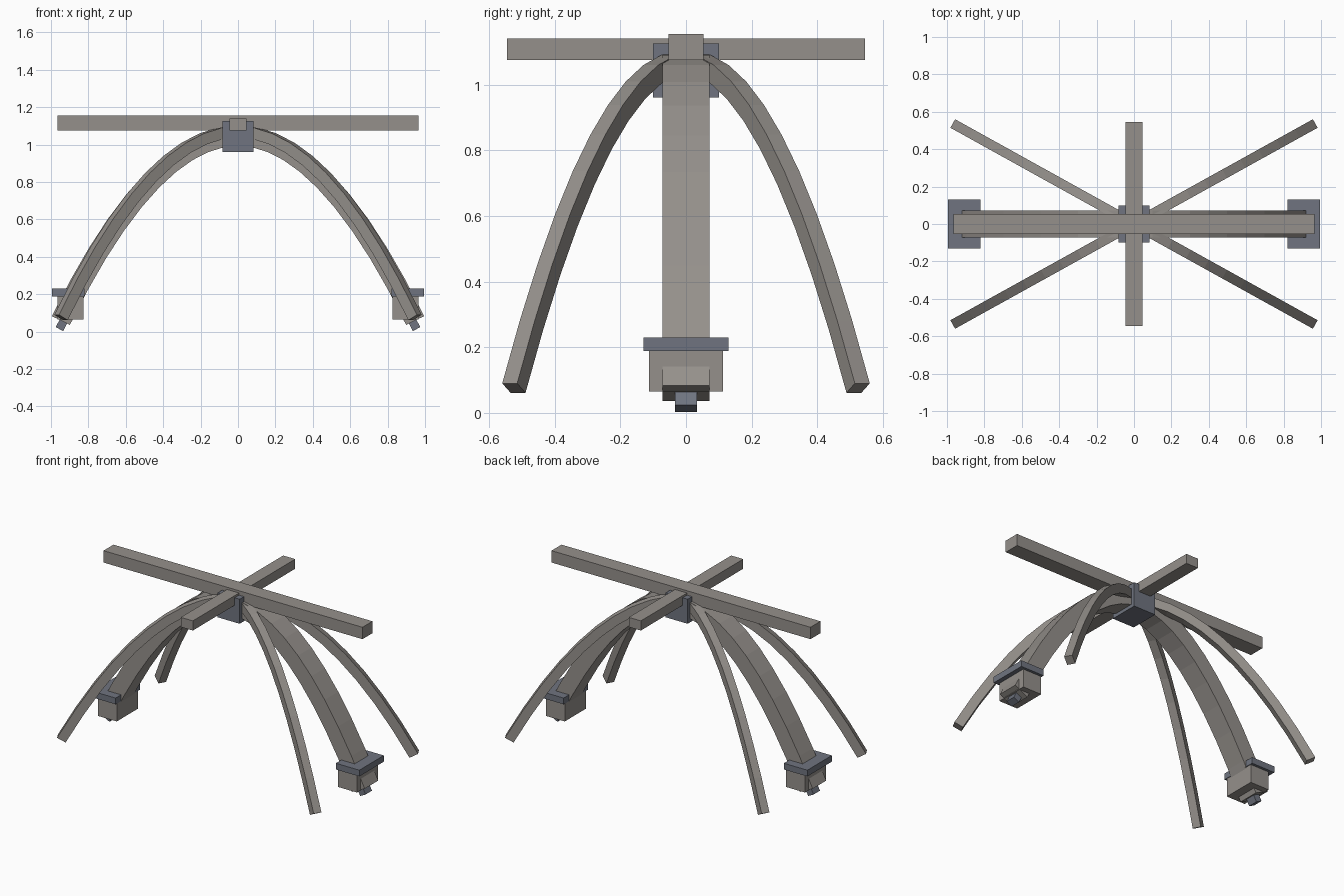
import bpy
import bmesh
from math import radians, sqrt, atan2
from mathutils import Matrix, Vector

cube = bpy.data.objects.get("Cube")
if cube:
    bpy.data.objects.remove(cube, do_unlink=True)


def material(name, rgb):
    mat = bpy.data.materials.new(name)
    mat.use_nodes = True
    mat.diffuse_color = (*rgb, 1)
    mat.node_tree.nodes["Principled BSDF"].inputs["Base Color"].default_value = (*rgb, 1)
    return mat


STONE = material("warm grey", (0.30, 0.28, 0.26))
STEEL = material("blue grey", (0.16, 0.175, 0.215))
TOP = 1.10


def finish(name, bm, mat):
    bmesh.ops.recalc_face_normals(bm, faces=bm.faces)
    mesh = bpy.data.meshes.new(name)
    bm.to_mesh(mesh)
    bm.free()
    mesh.materials.append(mat)
    obj = bpy.data.objects.new(name, mesh)
    bpy.context.scene.collection.objects.link(obj)
    return obj


def box(name, centre, size, mat, tilt=0.0):
    bm = bmesh.new()
    matrix = (Matrix.Translation(centre) @ Matrix.Rotation(tilt, 4, "Y")
              @ Matrix.Diagonal((*size, 1)))
    bmesh.ops.create_cube(bm, size=1, matrix=matrix)
    return finish(name, bm, mat)


def arch(name, reach, end_z, width, thick, angle, steps=10):
    """Parabolic beam of even thickness, turned about the vertical axis."""
    k = (TOP - end_z) / reach ** 2
    bm = bmesh.new()
    rings = []
    for i in range(-steps, steps + 1):
        r = reach * i / steps
        outer = Vector((r, 0, TOP - k * r * r))
        normal = Vector((2 * k * r, 0, 1)).normalized()
        inner = outer - normal * thick
        side = Vector((0, width / 2, 0))
        rings.append([bm.verts.new(p) for p in
                      (outer - side, outer + side, inner + side, inner - side)])
    for a, b in zip(rings, rings[1:]):
        for j in range(4):
            bm.faces.new((a[j], a[j - 1], b[j - 1], b[j]))
    bm.faces.new(rings[0])
    bm.faces.new(rings[-1])
    bm.transform(Matrix.Rotation(radians(angle), 4, "Z"))
    return finish(name, bm, STONE)


# Arches: one broad arch and two slim diagonal ones
arch("main_arch", 0.995, 0.083, 0.144, 0.107, 0)
arch("diagonal_rib_a", 1.108, 0.09, 0.052, 0.06, 29)
arch("diagonal_rib_b", 1.108, 0.09, 0.052, 0.06, -29)

# Crossing beams and the hub below them
box("long_beam", (0, 0, 1.115), (1.93, 0.106, 0.08), STONE)
box("cross_beam", (0, 0, 1.1075), (0.09, 1.09, 0.065), STONE)
box("hub_block", (0, 0, 1.043), (0.164, 0.2, 0.165), STEEL)

# Feet at both ends of the broad arch
for side, s in (("left", 1), ("right", -1)):
    box(side + "_foot_collar", (s * 0.908, 0, 0.209), (0.175, 0.26, 0.042), STEEL)
    box(side + "_foot_block", (s * 0.895, 0, 0.127), (0.14, 0.224, 0.125), STONE)
    box(side + "_foot_peg", (s * 0.942, 0, 0.038), (0.045, 0.068, 0.055), STEEL,
        -s * radians(27))
